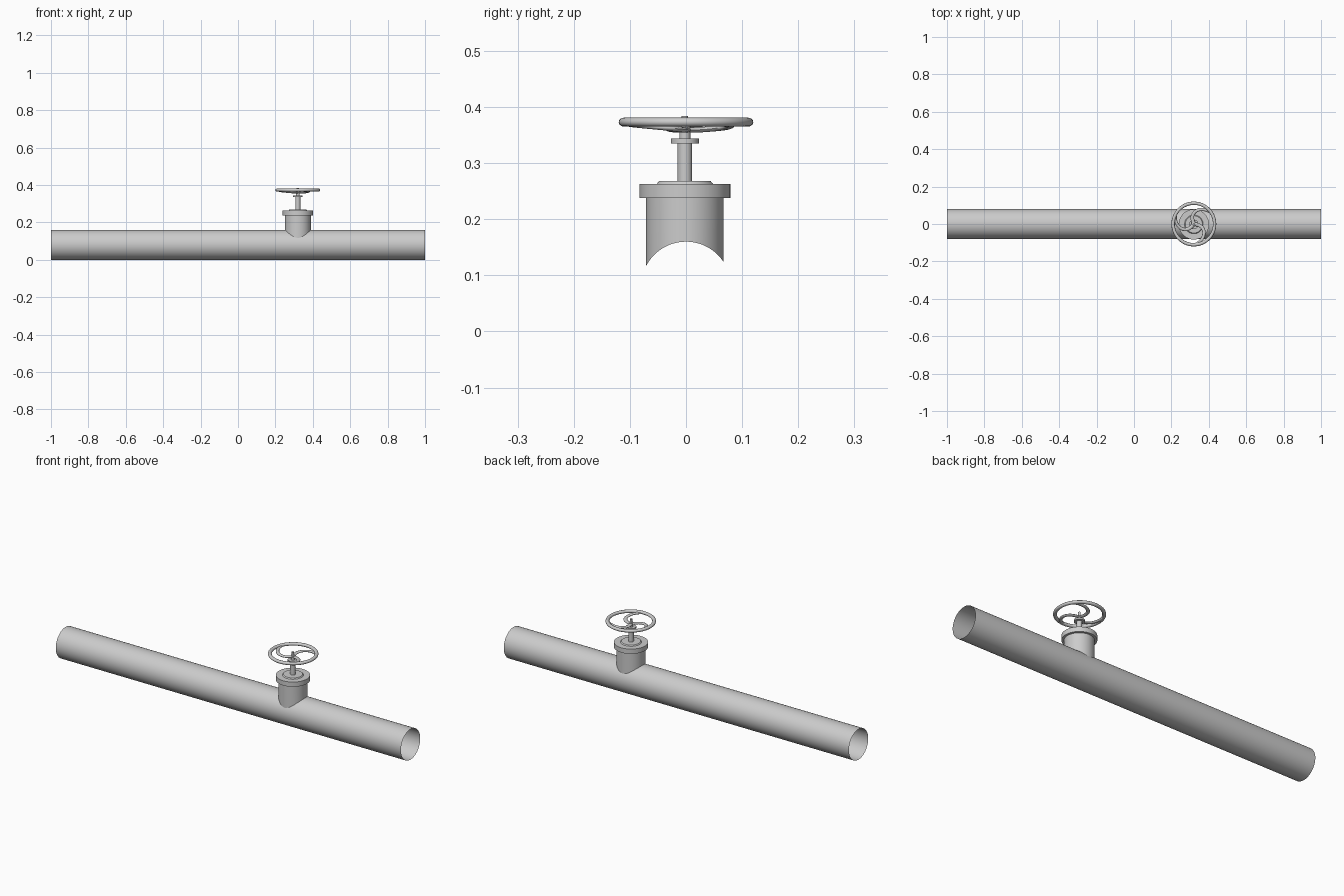
import bpy, bmesh, math
from mathutils import Vector

if "Cube" in bpy.data.objects:
    bpy.data.objects.remove(bpy.data.objects["Cube"])

CX, CY = 0.32, -0.002      # valve axis
R = 0.08                   # pipe radius


def finish(name, bm, angle=35):
    bmesh.ops.recalc_face_normals(bm, faces=bm.faces)
    me = bpy.data.meshes.new(name)
    bm.to_mesh(me)
    bm.free()
    ob = bpy.data.objects.new(name, me)
    bpy.context.collection.objects.link(ob)
    bpy.context.view_layer.objects.active = ob
    ob.select_set(True)
    bpy.ops.object.shade_smooth_by_angle(angle=math.radians(angle))
    ob.select_set(False)
    return ob


def grid_faces(bm, rows, closed_rows=False):
    n = len(rows[0])
    pairs = list(zip(rows, rows[1:] + rows[:1])) if closed_rows else list(zip(rows, rows[1:]))
    for a, b in pairs:
        for i in range(n):
            j = (i + 1) % n
            bm.faces.new((a[i], a[j], b[j], b[i]))


def lathe(name, profile, n=48):
    """Revolve (radius, z) points round the valve axis."""
    bm = bmesh.new()
    rows = [[bm.verts.new((CX + r * math.cos(2 * math.pi * i / n),
                           CY + r * math.sin(2 * math.pi * i / n), z))
             for i in range(n)] for r, z in profile]
    grid_faces(bm, rows)
    bm.faces.new(rows[-1])
    return finish(name, bm)


# Open-ended main pipe
bm = bmesh.new()
ends = [[bm.verts.new((x, R * math.cos(2 * math.pi * i / 64), R + R * math.sin(2 * math.pi * i / 64)))
         for i in range(64)] for x in (-1, 1)]
grid_faces(bm, ends)
finish("main_pipe", bm)

# Branch neck, its lower rim following the pipe
bm = bmesh.new()
rows = [[], []]
for i in range(64):
    a = 2 * math.pi * i / 64
    x, y = CX + 0.069 * math.cos(a), CY + 0.069 * math.sin(a)
    rows[0].append(bm.verts.new((x, y, R + math.sqrt(R * R - y * y))))
    rows[1].append(bm.verts.new((x, y, 0.24)))
grid_faces(bm, rows)
finish("branch_neck", bm)

# Flange, with raised cap plate
lathe("flange", [(0.069, 0.238), (0.081, 0.238), (0.081, 0.263), (0.05, 0.263), (0.046, 0.268)], 64)

# Stem, collar and spindle
lathe("stem", [(0.013, 0.266), (0.013, 0.336)], 32)
lathe("stem_collar", [(0.010, 0.335), (0.025, 0.335), (0.025, 0.344), (0.010, 0.344)], 32)
lathe("spindle", [(0.010, 0.343), (0.010, 0.366), (0.006, 0.368), (0.006, 0.384)], 24)

# Handwheel rim
bm = bmesh.new()
rows = []
for i in range(64):
    a = 2 * math.pi * i / 64
    rows.append([bm.verts.new((CX + (0.111 + 0.009 * math.cos(t)) * math.cos(a),
                               (0.111 + 0.009 * math.cos(t)) * math.sin(a),
                               0.373 + 0.008 * math.sin(t)))
                 for t in [2 * math.pi * k / 12 for k in range(12)]])
grid_faces(bm, rows, True)
finish("handwheel_rim", bm, 60)

# Three swept spokes that dip towards the hub
for s in range(3):
    bm = bmesh.new()
    path = []
    for k in range(13):
        t = k / 12
        r = 0.004 + 0.106 * t
        a = math.radians(110 + 120 * s - 75 * t * t)
        path.append(Vector((CX + r * math.cos(a), r * math.sin(a), 0.359 + 0.012 * t ** 2)))
    rows = []
    for k, p in enumerate(path):
        d = path[min(k + 1, 12)] - path[max(k - 1, 0)]
        side = Vector((-d.y, d.x, 0)).normalized()
        w = 0.010 - 0.002 * k / 12
        rows.append([bm.verts.new(p + side * w * math.cos(q) + Vector((0, 0, 0.005 * math.sin(q))))
                     for q in [2 * math.pi * m / 10 for m in range(10)]])
    grid_faces(bm, rows)
    bm.faces.new(rows[0])
    bm.faces.new(rows[-1])
    finish(f"handwheel_spoke_{s + 1}", bm, 60)
